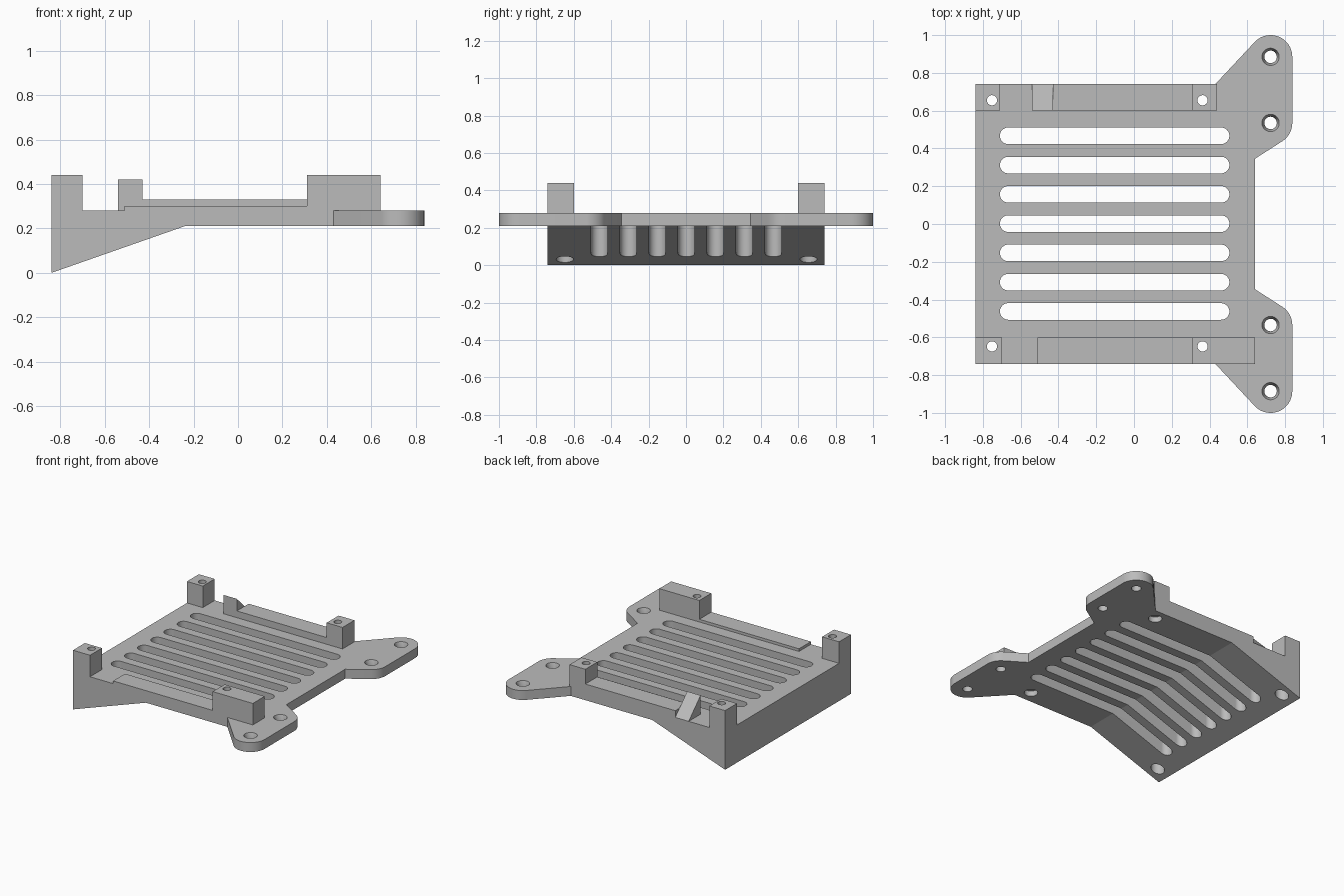
import bpy
import bmesh
from math import cos, sin, radians, pi

cube = bpy.data.objects.get("Cube")
if cube:
    bpy.data.objects.remove(cube, do_unlink=True)

grey = bpy.data.materials.new("plain grey")
grey.use_nodes = True
grey.diffuse_color = (0.5, 0.5, 0.5, 1)
grey.node_tree.nodes["Principled BSDF"].inputs["Base Color"].default_value = grey.diffuse_color

LEFT, SIDE_IN, SIDE_OUT = -0.84, 0.6, 0.74
BASE, TOP, POST_TOP = 0.21, 0.28, 0.44


def arc(cx, cy, r, start, end, steps=16):
    """Points on an arc, angles in degrees."""
    angles = [radians(start + (end - start) * i / steps) for i in range(steps + 1)]
    return [(cx + r * cos(a), cy + r * sin(a)) for a in angles]


def add_prism(bm, points, offset):
    """Closed prism from a list of 3D points swept by an offset."""
    low = [bm.verts.new(p) for p in points]
    high = [bm.verts.new([a + b for a, b in zip(p, offset)]) for p in points]
    bm.faces.new(low)
    bm.faces.new(high)
    for i in range(len(low)):
        j = (i + 1) % len(low)
        bm.faces.new((low[i], low[j], high[j], high[i]))


def add_cone(bm, x, y, z0, z1, r0, r1):
    ring = bmesh.ops.create_cone(bm, cap_ends=True, segments=32, radius1=r0,
                                 radius2=r1, depth=z1 - z0)["verts"]
    bmesh.ops.translate(bm, verts=ring, vec=(x, y, (z0 + z1) / 2))


def finish(name, bm):
    bmesh.ops.recalc_face_normals(bm, faces=bm.faces)
    mesh = bpy.data.meshes.new(name)
    bm.to_mesh(mesh)
    bm.free()
    mesh.materials.append(grey)
    obj = bpy.data.objects.new(name, mesh)
    bpy.context.collection.objects.link(obj)
    return obj


def prism(name, points, offset):
    bm = bmesh.new()
    add_prism(bm, points, offset)
    return finish(name, bm)


def box(name, x0, x1, y0, y1, z0, z1):
    corners = [(x0, y0, z0), (x1, y0, z0), (x1, y1, z0), (x0, y1, z0)]
    return prism(name, corners, (0, 0, z1 - z0))


# Plate with two rounded mounting ears on the +x side
EAR_X, EAR_R, EAR_HOLES = 0.723, 0.115, (0.535, 0.885)
half = [(0.64, 0.345)]
half += arc(EAR_X, EAR_HOLES[0], EAR_R, -57, 0)
half += arc(EAR_X, EAR_HOLES[1], EAR_R, 0, 137, 28)
half += [(0.43, SIDE_OUT), (LEFT, SIDE_OUT)]
outline = half + [(x, -y) for x, y in reversed(half)]
plate = prism("plate", [(x, y, BASE) for x, y in outline], (0, 0, TOP - BASE))

# Sloping wedge below the plate
wedge = prism("sloped_base",
              [(LEFT, -SIDE_OUT, 0), (-0.24, -SIDE_OUT, BASE), (LEFT, -SIDE_OUT, BASE)],
              (0, 2 * SIDE_OUT, 0))

# Screw posts and side rails
front, back = (-SIDE_OUT, -SIDE_IN), (SIDE_IN, SIDE_OUT)
posts = [
    box("front_right_post", LEFT, -0.70, *front, TOP, POST_TOP),
    box("front_left_block", 0.31, 0.64, *front, TOP, POST_TOP),
    box("back_right_post", LEFT, -0.71, *back, TOP, POST_TOP),
    box("back_left_post", 0.31, 0.44, *back, TOP, POST_TOP),
]
box("front_rail", -0.51, 0.31, *front, TOP, 0.30)
box("back_rail", -0.43, 0.31, *back, TOP, 0.33)

# Triangular stop beside the back rail
prism("back_stop",
      [(-0.54, SIDE_IN, TOP), (-0.54, SIDE_OUT, TOP), (-0.54, SIDE_IN, 0.42)],
      (0.11, 0, 0))

# Cutter for slots and through holes
bm = bmesh.new()
SLOT_R = 0.044
for i in range(-3, 4):
    y = i * 0.155 + 0.002
    slot = arc(0.461, y, SLOT_R, -90, 90) + arc(-0.666, y, SLOT_R, 90, 270)
    add_prism(bm, [(px, py, -0.1) for px, py in slot], (0, 0, 0.6))
screws = [(x, y) for x in (-0.752, 0.363) for y in (-0.648, 0.655)]
ears = [(EAR_X, s * y) for s in (-1, 1) for y in EAR_HOLES]
for x, y in screws:
    add_cone(bm, x, y, -0.1, 0.6, 0.027, 0.027)
for x, y in ears:
    add_cone(bm, x, y, -0.1, 0.6, 0.033, 0.033)
through = finish("through_cutter", bm)

# Cutter for screw-head bores below and countersinks above
bm = bmesh.new()
for x, y in screws:
    add_cone(bm, x, y, -0.1, 0.25, 0.046, 0.046)
for x, y in ears:
    add_cone(bm, x, y, 0.24, 0.30, 0.032, 0.053)
recess = finish("recess_cutter", bm)


def cut(obj, cutters):
    bpy.context.view_layer.objects.active = obj
    for cutter in cutters:
        mod = obj.modifiers.new("cut", "BOOLEAN")
        mod.operation, mod.solver, mod.object = "DIFFERENCE", "EXACT", cutter
        bpy.ops.object.modifier_apply(modifier=mod.name)


for part in (plate, wedge):
    cut(part, (through, recess))
for part in posts:
    cut(part, (through,))
for cutter in (through, recess):
    bpy.data.objects.remove(cutter, do_unlink=True)

# Smooth the round walls, keep hard edges
bpy.ops.object.select_all(action="DESELECT")
for part in [plate, wedge] + posts:
    part.select_set(True)
bpy.context.view_layer.objects.active = plate
bpy.ops.object.shade_smooth_by_angle(angle=pi / 6)
